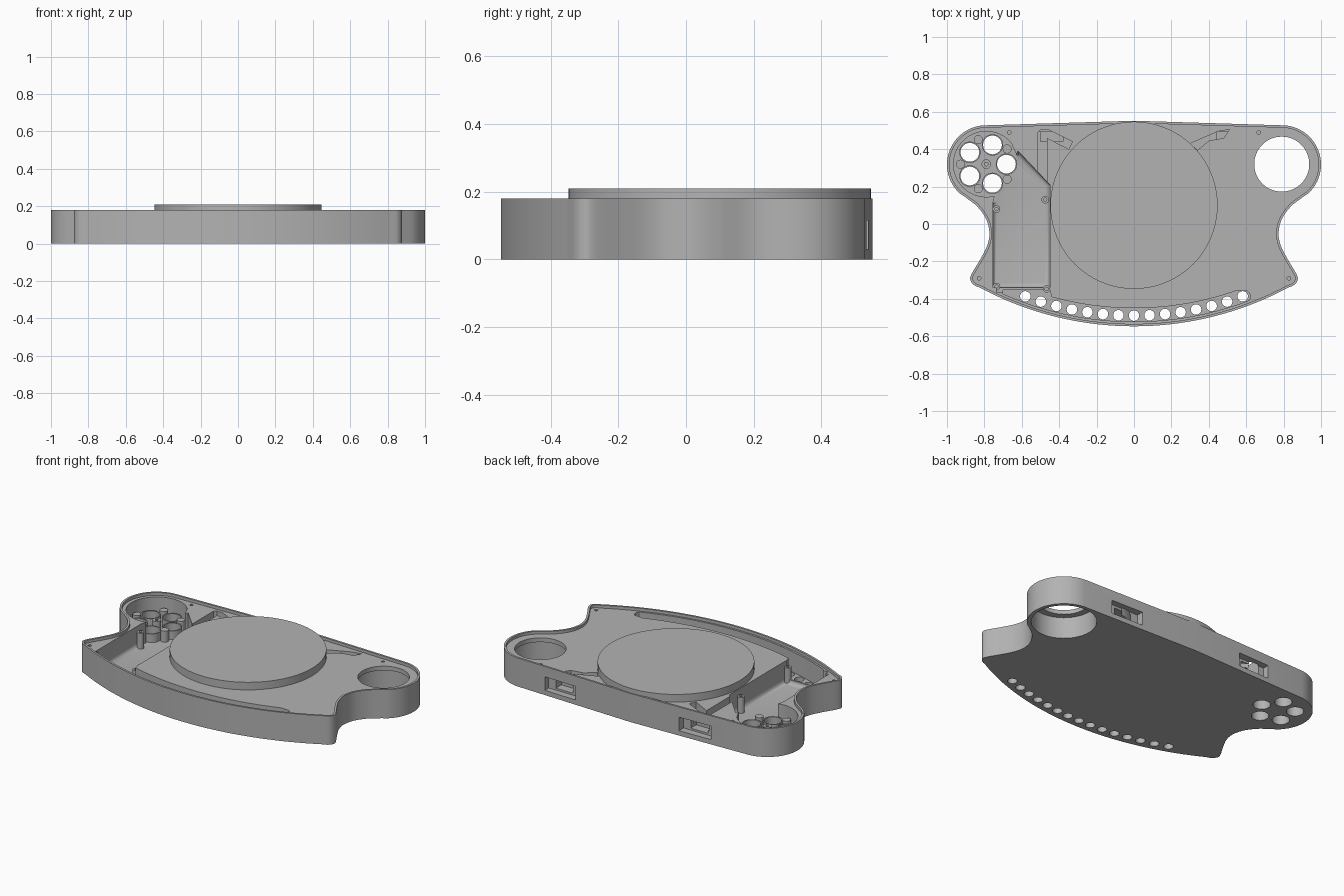
import bpy, bmesh, math
from mathutils import Vector

if "Cube" in bpy.data.objects:
    bpy.data.objects.remove(bpy.data.objects["Cube"])

grey = bpy.data.materials.new("plain_grey")
grey.diffuse_color = (0.45, 0.45, 0.45, 1)
grey.use_nodes = True
grey.node_tree.nodes["Principled BSDF"].inputs["Base Color"].default_value = grey.diffuse_color


def prism(name, loops, z0, z1, fillet=0):
    """Extrude closed outlines from z0 to z1 as one object."""
    bm = bmesh.new()
    for pts in loops:
        area = sum(a[0] * b[1] - b[0] * a[1] for a, b in zip(pts, pts[1:] + pts[:1]))
        pts = pts if area > 0 else pts[::-1]
        lo = [bm.verts.new((x, y, z0)) for x, y in pts]
        hi = [bm.verts.new((x, y, z1)) for x, y in pts]
        base = bm.faces.new(lo[::-1])
        bm.faces.new(hi)
        for i in range(len(pts)):
            j = (i + 1) % len(pts)
            bm.faces.new((lo[i], lo[j], hi[j], hi[i]))
        if fillet:
            bmesh.ops.bevel(bm, geom=list(base.edges), offset=fillet, segments=4,
                            profile=0.5, affect='EDGES')
    me = bpy.data.meshes.new(name)
    bm.to_mesh(me)
    bm.free()
    ob = bpy.data.objects.new(name, me)
    bpy.context.collection.objects.link(ob)
    me.materials.append(grey)
    return ob


def arc(cx, cy, r, a0, a1, n):
    return [(cx + r * math.cos(math.radians(a0 + (a1 - a0) * i / n)),
             cy + r * math.sin(math.radians(a0 + (a1 - a0) * i / n))) for i in range(n + 1)]


def circle(cx, cy, r, n=32):
    return arc(cx, cy, r, 0, 360, n)[:-1]


def box(x0, x1, y0, y1):
    return [(x0, y0), (x1, y0), (x1, y1), (x0, y1)]


def smooth_path(p, n=6):
    """Catmull-Rom curve through the inner points."""
    out = []
    for i in range(1, len(p) - 2):
        a, b, c, d = (Vector(q) for q in p[i - 1:i + 3])
        for k in range(n):
            t = k / n
            v = 0.5 * (2 * b + (c - a) * t + (2 * a - 5 * b + 4 * c - d) * t * t
                       + (3 * b - a - 3 * c + d) * t ** 3)
            out.append(tuple(v))
    return out + [tuple(p[-2])]


def inset(pts, d):
    """Move a counter-clockwise outline inwards."""
    out = []
    for i, p in enumerate(pts):
        t = (Vector(pts[(i + 1) % len(pts)]) - Vector(pts[i - 1])).normalized()
        out.append((p[0] - t.y * d, p[1] + t.x * d))
    return out


def cut(ob, cutter):
    m = ob.modifiers.new("cut", 'BOOLEAN')
    m.operation, m.solver, m.object = 'DIFFERENCE', 'EXACT', cutter
    dg = bpy.context.evaluated_depsgraph_get()
    new = bpy.data.meshes.new_from_object(ob.evaluated_get(dg))
    ob.modifiers.clear()
    ob.data = new
    bpy.data.objects.remove(cutter)


def shade(ob):
    bpy.ops.object.select_all(action='DESELECT')
    ob.select_set(True)
    bpy.context.view_layer.objects.active = ob
    bpy.ops.object.shade_smooth_by_angle(angle=math.radians(30))


# Body outline: right half from front middle to back middle, then mirrored
DECK, FLOOR = 0.162, 0.03
front = arc(0, 1.2, 1.747, -90, -61.8, 18)
waist = smooth_path([(0.80, -0.35), (0.845, -0.333), (0.87, -0.31), (0.872, -0.275),
                     (0.82, -0.185), (0.785, -0.115), (0.773, -0.05), (0.79, 0.025),
                     (0.84, 0.095), (0.90, 0.142), (0.955, 0.19)])
ear = arc(0.79, 0.318, 0.21, -48, 85, 24)
half = front + waist + ear + [(0.0, 0.552)]
outline = half + [(-x, y) for x, y in half[-2:0:-1]]

body = prism("body", [outline], 0, 0.18)
cut(body, prism("deck_cut", [inset(outline, 0.013)], DECK, 0.3))

# Cup ring: through hole with a wide counterbore underneath
cut(body, prism("cup_hole", [circle(0.79, 0.32, 0.147, 64)], -0.1, 0.4))
cut(body, prism("cup_bore", [circle(0.79, 0.32, 0.187, 64)], -0.1, 0.135))

# Battery pocket and the button well in the left ear
cut(body, prism("pocket", [[(-0.755, -0.34), (-0.45, -0.34), (-0.45, 0.21),
                            (-0.62, 0.39), (-0.70, 0.24), (-0.755, 0.11)]],
                FLOOR, 0.4, 0.025))
cut(body, prism("well", [arc(-0.79, 0.32, 0.175, 40, 285, 48) + [(-0.755, 0.11), (-0.56, 0.22)]],
                FLOOR + 0.002, 0.4))

# Curved light trench along the front edge
trench = arc(0, 1.2, 1.722, -114, -70, 40) + arc(0.59, -0.387, 0.032, -45, 60, 6) \
    + arc(0, 1.2, 1.65, -70.5, -105.5, 32) + [(-0.45, -0.352), (-0.70, -0.352)]
cut(body, prism("trench", [trench], FLOOR + 0.004, 0.4))
cut(body, prism("ridge_cut", [box(-0.735, -0.452, -0.365, -0.32)], 0.055, 0.4))
lights = []
for i in range(-7, 8):
    x = i * 0.083
    lights.append(circle(x, 1.2 - math.sqrt(1.69 ** 2 - x * x), 0.028, 24))
cut(body, prism("light_holes", lights, -0.1, 0.1))

# Cable channels in the deck
cut(body, prism("channels", [
    [(-0.515, 0.27), (-0.465, 0.22), (-0.465, 0.46), (-0.35, 0.40), (-0.33, 0.44),
     (-0.46, 0.505), (-0.50, 0.505), (-0.515, 0.49)],
    [(0.51, 0.505), (0.45, 0.495), (0.30, 0.43), (0.34, 0.395), (0.40, 0.445), (0.48, 0.46)]],
    0.06, 0.4))

# Port windows in the back wall, each with a deeper inner slot
for s in (1, -1):
    x = 0.50 if s > 0 else -0.44
    cut(body, prism("window", [box(x - 0.11, x + 0.11, 0.495, 0.7)], 0.03, 0.115))
    cut(body, prism("window_slot", [box(x - 0.06, x + 0.06, 0.44, 0.5)], 0.042, 0.10))

# Five button holes and the small screw holes
hub = (-0.79, 0.32)


def ring(r, off=0):
    return [(hub[0] + r * math.cos(math.radians(72 * k + off)),
             hub[1] + r * math.sin(math.radians(72 * k + off))) for k in range(5)]


cut(body, prism("button_holes", [circle(x, y, 0.05) for x, y in ring(0.108)], -0.1, 0.12))
cut(body, prism("screw_holes", [circle(s * x, y, 0.01, 12) for s in (1, -1)
                                for x, y in ((0.667, 0.49), (0.828, -0.29))], 0.10, 0.3))
shade(body)

# Button sleeves, standing round each button hole
sleeves = prism("button_sleeves", [circle(x, y, 0.057) for x, y in ring(0.108)], FLOOR - 0.005, 0.085)
cut(sleeves, prism("sleeve_bore", [circle(x, y, 0.05) for x, y in ring(0.108)], -0.1, 0.3))
shade(sleeves)

# Screw posts in the well and the pocket
posts = prism("well_posts", [circle(*hub, 0.025, 20)]
              + [circle(x, y, 0.024, 20) for x, y in ring(0.138, 36)], FLOOR - 0.005, 0.10)
cut(posts, prism("post_bore", [circle(*hub, 0.01, 12)], 0.06, 0.3))
shade(posts)
spots = [(-0.735, -0.335), (-0.467, -0.347), (-0.735, 0.08), (-0.475, 0.13)]
posts = prism("pocket_posts", [circle(x, y, 0.02, 20) for x, y in spots], FLOOR - 0.005, 0.13)
cut(posts, prism("post_bore", [circle(x, y, 0.009, 12) for x, y in spots], 0.09, 0.3))
shade(posts)

# Round platform on the deck
shade(prism("round_platform", [circle(0, 0.1, 0.447, 128)], DECK - 0.01, 0.21))
